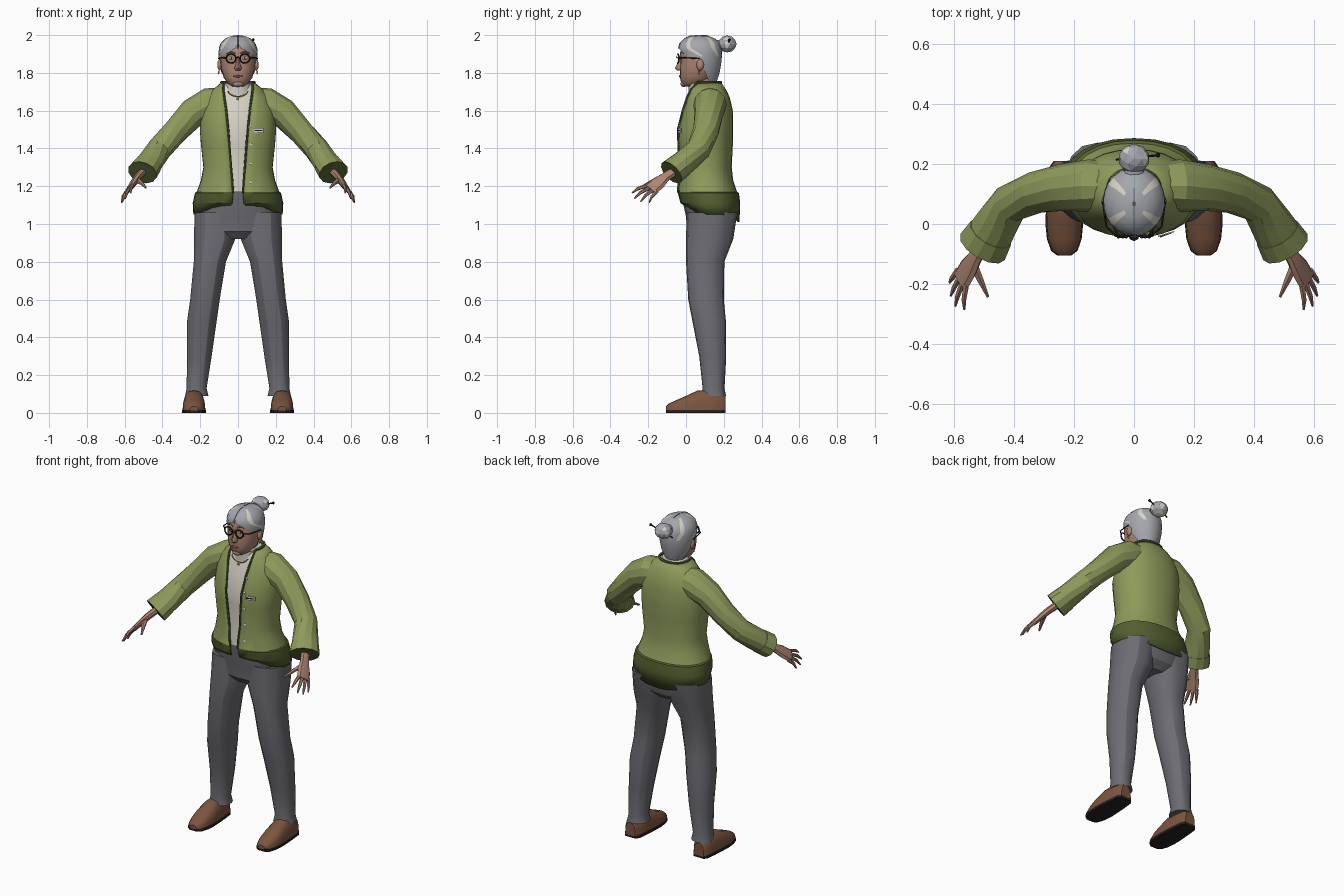
import bpy, bmesh, math, random
from mathutils import Vector as V
from mathutils.bvhtree import BVHTree

if "Cube" in bpy.data.objects:
    bpy.data.objects.remove(bpy.data.objects["Cube"], do_unlink=True)
random.seed(4)

def material(name, r, g, b):
    m = bpy.data.materials.new(name)
    m.use_nodes = True
    m.diffuse_color = (r, g, b, 1)
    m.node_tree.nodes["Principled BSDF"].inputs["Base Color"].default_value = (r, g, b, 1)
    return m

GREEN = material("olive knit", .27, .325, .105)
DARK_GREEN = material("dark olive trim", .085, .115, .03)
GREY = material("grey trousers", .15, .15, .17)
BROWN = material("brown leather", .2, .092, .05)
SKIN = material("skin", .42, .235, .17)
HAIR = material("grey hair", .37, .385, .415)
CREAM = material("cream", .68, .65, .57)
BLACK = material("near black", .018, .015, .014)
GOLD = material("gold", .45, .33, .09)
LIPS = material("lips", .27, .1, .085)

def finish(bm, name, mats, angle):
    bmesh.ops.recalc_face_normals(bm, faces=bm.faces)
    me = bpy.data.meshes.new(name)
    bm.to_mesh(me)
    bm.free()
    ob = bpy.data.objects.new(name, me)
    bpy.context.collection.objects.link(ob)
    for m in mats:
        me.materials.append(m)
    bpy.ops.object.select_all(action='DESELECT')
    ob.select_set(True)
    bpy.context.view_layer.objects.active = ob
    if angle:
        bpy.ops.object.shade_smooth_by_angle(angle=math.radians(angle))
    return ob

def loft(name, rings, *mats, closed=True, rule=None, angle=28):
    """Skin a list of equal point rings; rule(row, column) picks the material."""
    bm = bmesh.new()
    rows = [[bm.verts.new(p) for p in r] for r in rings]
    n = len(rows[0])
    for i in range(len(rows) - 1):
        for j in range(n if closed else n - 1):
            k = (j + 1) % n
            f = bm.faces.new((rows[i][j], rows[i][k], rows[i + 1][k], rows[i + 1][j]))
            f.material_index = rule(i, j) if rule else 0
    if closed:
        bm.faces.new(rows[0])
        bm.faces.new(rows[-1]).material_index = len(mats) - 1
    return finish(bm, name, mats, angle)

def spow(a, p):
    return math.copysign(abs(a) ** p, a)

def oval(z, xc, hw, yf, yb, n=20, start=0, is_open=False, p=.9):
    """Horizontal ring running from the front round to the front again."""
    count = n + 1 if is_open else n
    phis = [start + (math.tau - 2 * start) * i / n for i in range(count)]
    return [V((xc + hw * spow(math.sin(a), p),
               (yf + yb) / 2 - (yb - yf) / 2 * spow(math.cos(a), p), z)) for a in phis]

def tube(name, path, *mats, ref=(0, 0, 1), n=8, **kw):
    """Path of (point, width along ref, width across) entries."""
    pts = [V(p[0]) for p in path]
    rings = []
    for i, (_, a, b) in enumerate(path):
        t = (pts[min(i + 1, len(pts) - 1)] - pts[max(i - 1, 0)]).normalized()
        u = (V(ref) - t * V(ref).dot(t)).normalized()
        w = t.cross(u)
        rings.append([pts[i] + u * a * math.cos(math.tau * j / n)
                      + w * b * math.sin(math.tau * j / n) for j in range(n)])
    return loft(name, rings, *mats, **kw)

def wire(name, pts, r, mat, n=6, ref=(.3, .2, 1)):
    return tube(name, [(p, r, r) for p in pts], mat, n=n, ref=ref)

def blob(name, loc, size, mat, sub=2, angle=40):
    bm = bmesh.new()
    bmesh.ops.create_icosphere(bm, subdivisions=sub, radius=1)
    for v in bm.verts:
        v.co = V(loc) + v.co * V(size)
    return finish(bm, name, [mat], angle)

def surface(ob):
    tree = BVHTree.FromPolygons([v.co for v in ob.data.vertices],
                                [tuple(p.vertices) for p in ob.data.polygons])
    def hit(x, z):
        p = tree.ray_cast(V((x, -1, z)), V((0, 1, 0)))[0]
        return p if p else V((x, 0, z))
    return hit

def mir(s, p):
    return (p[0] * s, p[1], p[2])

# Cardigan: height, half width, front, back, half opening
torso = [(1.05, .237, .0, .283, .045), (1.11, .24, -.03, .287, .03), (1.165, .228, -.044, .28, .026),
         (1.17, .219, -.042, .27, .026), (1.23, .197, -.04, .25, .03), (1.3, .184, -.035, .242, .036),
         (1.42, .197, -.042, .248, .045), (1.5, .203, -.046, .25, .052), (1.6, .195, -.022, .248, .062),
         (1.67, .17, -.002, .232, .072), (1.715, .13, .012, .21, .078), (1.75, .088, .025, .185, .076)]
rings = []
for i, (z, hw, yf, yb, gap) in enumerate(torso):
    start = math.asin((gap / hw) ** (1 / .9))
    ring = oval(z, 0, hw, yf, yb, 24, start, True)
    if i == 0:
        for j, p in enumerate(ring):
            p.z += .04 * math.cos(math.tau * j / 24) ** 3
    rings.append(ring)
jacket = loft("cardigan", rings, GREEN, DARK_GREEN, closed=False, rule=lambda r, c: int(r < 3), angle=22)
front = surface(jacket)
mod = jacket.modifiers.new("thickness", 'SOLIDIFY')
mod.thickness = .008
for side, k in (("left", 0), ("right", -1)):
    wire(side + "_front_trim", [r[k] for r in rings[2:]], .006, DARK_GREEN)
wire("neck_trim", rings[-1], .007, DARK_GREEN)

# Shirt, collar and necklace
loft("shirt", [oval(z, 0, hw - .015, yf + .014, yb - .015) for z, hw, yf, yb, g in torso[3:]], CREAM)
loft("shirt_collar", [oval(1.68, 0, .08, .015, .165), oval(1.725, 0, .07, .014, .162),
                      oval(1.745, 0, .073, .012, .168), oval(1.735, 0, .055, .03, .15)], CREAM)
wire("necklace", [(.055 * math.sin(a), .008 + .012 * (1 - math.cos(a)), 1.675 + .035 * (1 - math.cos(a)))
                  for a in [-1.4 + .28 * i for i in range(11)]], .003, GOLD)
blob("pendant", (0, .002, 1.665), (.008, .005, .01), GOLD, 1)

# Buttons and badge
for z in (1.22, 1.32, 1.42, 1.52, 1.6):
    blob("button", front(.068, z), (.008, .005, .008), CREAM, 1)
tag = front(.108, 1.495)
for nm, w, h, dy, m in (("badge", .027, .012, -.006, CREAM), ("badge_stripe", .021, .003, -.0085, BLACK)):
    bm = bmesh.new()
    bmesh.ops.create_cube(bm, size=2)
    for v in bm.verts:
        v.co = tag + V((v.co.x * w, dy + v.co.y * .002 + v.co.x * .008, v.co.z * h))
    finish(bm, nm, [m], 0)

# Trousers
loft("trouser_seat", [oval(1.2, 0, .185, -.018, .235), oval(1.12, 0, .215, -.018, .265),
                      oval(1.04, 0, .228, .0, .272), oval(.96, 0, .215, .006, .25),
                      oval(.92, 0, .12, .04, .21)], GREY)
leg = [(1.06, .01, .232, .004, .272), (.92, .012, .236, .0, .25), (.8, .062, .236, .0, .203),
       (.6, .095, .255, .012, .2), (.48, .112, .272, .035, .212), (.3, .138, .272, .07, .213),
       (.13, .165, .273, .088, .204), (.09, .155, .282, .08, .212)]
for s, side in ((1, "left"), (-1, "right")):
    loft(side + "_trouser_leg", [oval(z, s * (a + b) / 2, (b - a) / 2, yf, yb, 14)
                                 for z, a, b, yf, yb in leg], GREY)

    # Shoe and sole
    shoe = [(-.105, .022, .035), (-.09, .042, .05), (-.05, .056, .068), (0, .061, .09),
            (.06, .059, .118), (.13, .054, .122), (.19, .048, .108), (.21, .034, .09)]
    upper, sole = [], []
    for y, w, h in shoe:
        x = s * .233
        half = [(x + w * spow(math.cos(a), .7), y, .012 + (h - .012) * math.sin(a) ** .8)
                for a in [math.pi * i / 8 for i in range(8)] + [math.pi - 1e-6]]
        upper.append(half)
        q = w + .002
        sole.append([(x - q, y, 0), (x + q, y, 0), (x + q, y, .016), (x - q, y, .016)])
    loft(side + "_shoe", upper, BROWN, angle=35)
    loft(side + "_sole", sole, BLACK)

    # Sleeve and cuff
    arm = [((.05, .125, 1.65), .075, .075), ((.15, .128, 1.632), .09, .088), ((.24, .122, 1.588), .078, .078),
           ((.33, .105, 1.492), .068, .07), ((.415, .068, 1.398), .066, .066), ((.46, .0, 1.335), .066, .072),
           ((.502, -.07, 1.278), .066, .08)]
    tube(side + "_sleeve", [(mir(s, p), a, b) for p, a, b in arm], GREEN, DARK_GREEN, n=12, angle=22)
    tube(side + "_cuff", [(mir(s, p), a, b) for p, a, b in
         (((.478, -.03, 1.31), .068, .078), ((.506, -.077, 1.273), .07, .086),
          ((.504, -.074, 1.275), .055, .068))], GREEN, DARK_GREEN, n=12, angle=22,
         rule=lambda r, c: int(r > 0))

    # Hand
    across = mir(s, (.05, .095, -.055))
    tube(side + "_hand", [(mir(s, p), a, b) for p, a, b in
         (((.495, -.05, 1.285), .026, .022), ((.53, -.11, 1.248), .028, .02),
          ((.555, -.15, 1.215), .042, .018), ((.578, -.19, 1.182), .042, .014))], SKIN, ref=across)
    tips = ((.567, -.285, 1.165), (.597, -.274, 1.135), (.612, -.24, 1.118), (.616, -.195, 1.113))
    for i, tip in enumerate(tips):
        base = V((.575, -.18, 1.188)) + V((.05, .095, -.055)) * (.42 * (i - 1.5) / 1.5 * .65)
        mid = base.lerp(V(tip), .55) + V((.004, -.004, .006))
        tube(side + "_finger", [(mir(s, base), .011, .011), (mir(s, mid), .009, .009),
                                (mir(s, tip), .004, .004)], SKIN, n=6)
    tube(side + "_thumb", [(mir(s, p), r, r) for p, r in
         (((.537, -.135, 1.235), .016), ((.512, -.19, 1.218), .012), ((.488, -.243, 1.192), .005))], SKIN, n=6)

# Neck and head
loft("neck", [oval(1.69, 0, .056, .035, .15), oval(1.8, 0, .055, .03, .15)], SKIN)
skull = [(1.727, .028, -.008, .05), (1.742, .052, -.024, .1), (1.775, .076, -.032, .14), (1.82, .089, -.033, .16),
         (1.86, .094, -.03, .17), (1.9, .095, -.032, .17), (1.94, .085, -.022, .165), (1.965, .06, .005, .14)]
head = loft("head", [oval(z, 0, w, f, b) for z, w, f, b in skull], SKIN, angle=40)
face = surface(head)

# Hair cap: the last number is where the hairline begins, in degrees from the front
cap = [(1.755, .064, .0, .163, 118), (1.8, .09, -.02, .178, 104), (1.86, .102, -.034, .188, 84),
       (1.888, .104, -.038, .19, 58), (1.908, .104, -.04, .19, 36), (1.93, .102, -.04, .188, 8),
       (1.955, .093, -.034, .182, 0), (1.98, .07, -.01, .158, 0), (1.995, .038, .02, .12, 0),
       (2, .004, .06, .075, 0)]
streaks = (3, 8, 15, 20)
loft("hair_cap", [oval(z, 0, w, f, b, 24, math.radians(d), True, 1) for z, w, f, b, d in cap],
     HAIR, CREAM, closed=False, rule=lambda r, c: int(c in streaks and 2 < r < 8), angle=35)
wire("hair_parting", [(0, -.04, 1.93), (0, -.034, 1.955), (0, -.01, 1.98), (0, .02, 1.996),
                      (0, .09, 2), (0, .12, 1.996)], .002, GREY, ref=(1, 0, 0))

# Bun and hair stick
bun = blob("hair_bun", (0, .218, 1.953), (.053, .05, .045), HAIR, 2, 0)
bun.data.materials.append(CREAM)
for f in bun.data.polygons:
    f.material_index = int(math.sin(5 * math.atan2(f.center.x, f.center.y - .218)) > .45)
blob("bun_base", (0, .172, 1.945), (.035, .03, .03), HAIR)
wire("hair_stick", [(-.06, .215, 1.925), (.08, .23, 1.975)], .004, BLACK)
blob("stick_bead", (.08, .23, 1.975), (.009, .009, .009), BLACK, 1)

# Nose and mouth
loft("nose", [oval(1.888, 0, .008, -.036, .0, 8), oval(1.85, 0, .011, -.046, .0, 8),
              oval(1.825, 0, .02, -.058, .0, 8), oval(1.812, 0, .015, -.045, .0, 8)], SKIN, angle=50)
blob("mouth", face(0, 1.782), (.027, .006, .006), LIPS)
blob("chin", (0, -.012, 1.742), (.03, .018, .017), SKIN)

# Eyes, glasses, ears and earrings
for s, side in ((1, "left"), (-1, "right")):
    eye = face(s * .036, 1.878)
    blob(side + "_eye", eye, (.014, .005, .008), CREAM)
    blob(side + "_pupil", eye + V((0, -.004, 0)), (.005, .003, .006), BLACK, 1)
    wire(side + "_eyebrow", [face(s * x, z) for x, z in ((.014, 1.904), (.036, 1.912), (.06, 1.903))], .004, GREY)
    centre = V((s * .037, -.044, 1.876))
    wire(side + "_glasses_rim", [centre + V((.026 * math.cos(a), .006 * abs(math.cos(a)), .024 * math.sin(a)))
                                 for a in [math.tau * i / 16 for i in range(17)]], .0042, BLACK, ref=(0, 1, 0))
    wire(side + "_glasses_arm", [(s * .062, -.036, 1.88), (s * .092, -.01, 1.88), (s * .104, .075, 1.876)],
         .0035, BLACK)
    blob(side + "_ear", (s * .097, .075, 1.843), (.012, .02, .032), SKIN)
    blob(side + "_earring", (s * .102, .07, 1.803), (.006, .006, .011), GOLD, 1)
wire("glasses_bridge", [(-.012, -.046, 1.88), (0, -.05, 1.884), (.012, -.046, 1.88)], .0035, BLACK)
